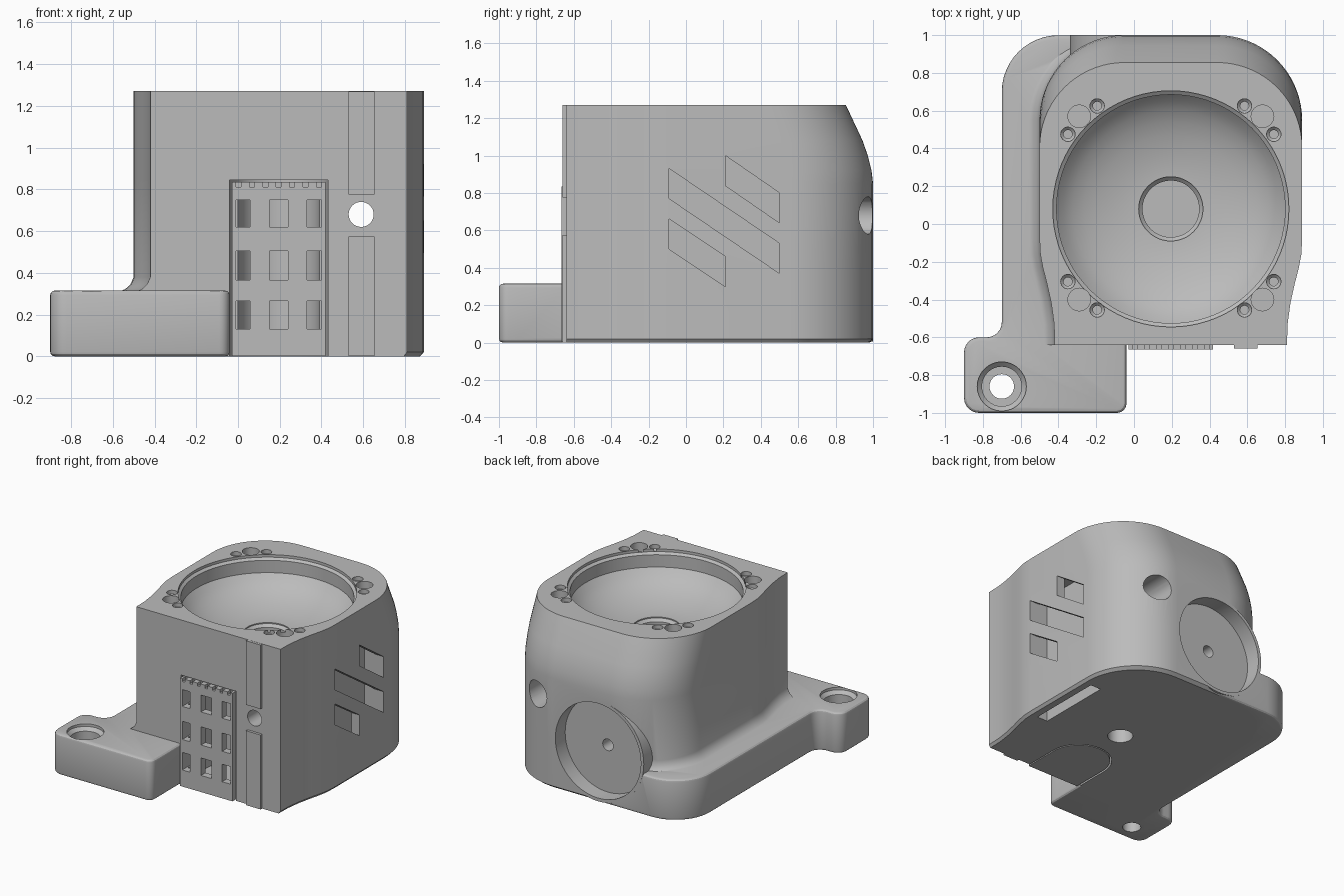
import bpy, bmesh
from math import sin, cos, pi, radians
from mathutils import Vector

if "Cube" in bpy.data.objects:
    bpy.data.objects.remove(bpy.data.objects["Cube"])

grey = bpy.data.materials.new("light_grey")
grey.use_nodes = True
tone = (0.5, 0.5, 0.5, 1)
grey.diffuse_color = tone
grey.node_tree.nodes["Principled BSDF"].inputs["Base Color"].default_value = tone

CX, CY, TOP = 0.195, 0.08, 1.27   # dish centre and top height


def loft(name, rings):
    """Closed solid through rings of equal length."""
    bm = bmesh.new()
    loops = [[bm.verts.new(p) for p in ring] for ring in rings]
    n = len(loops[0])
    for a, b in zip(loops, loops[1:]):
        for i in range(n):
            j = (i + 1) % n
            bm.faces.new((a[i], a[j], b[j], b[i]))
    bm.faces.new(loops[0])
    bm.faces.new(loops[-1])
    bmesh.ops.recalc_face_normals(bm, faces=bm.faces)
    mesh = bpy.data.meshes.new(name)
    bm.to_mesh(mesh)
    bm.free()
    mesh.materials.append(grey)
    ob = bpy.data.objects.new(name, mesh)
    bpy.context.collection.objects.link(ob)
    return ob


def prism(name, outline, z0, z1):
    return loft(name, [[(x, y, z) for x, y in outline] for z in (z0, z1)])


def box(name, x0, x1, y0, y1, z0, z1):
    return prism(name, [(x0, y0), (x1, y0), (x1, y1), (x0, y1)], z0, z1)


def turned(name, profile, centre, axis="Z", n=32):
    """Solid of revolution from (radius, height) pairs along z or y."""
    rings = []
    for r, h in profile:
        ring = []
        for i in range(n):
            u, v = r * cos(2 * pi * i / n), r * sin(2 * pi * i / n)
            p = Vector((u, v, h)) if axis == "Z" else Vector((u, h, v))
            ring.append(p + Vector(centre))
        rings.append(ring)
    return loft(name, rings)


def arc(cx, cy, r, a0, a1, n=12):
    return [(cx + r * cos(radians(a0 + (a1 - a0) * i / n)),
             cy + r * sin(radians(a0 + (a1 - a0) * i / n))) for i in range(n + 1)]


def apply(ob, mod):
    bpy.context.view_layer.objects.active = ob
    bpy.ops.object.modifier_apply(modifier=mod.name)


def boolean(ob, tools, operation="DIFFERENCE"):
    for tool in tools:
        mod = ob.modifiers.new("bool", "BOOLEAN")
        mod.operation, mod.solver, mod.object = operation, "EXACT", tool
        apply(ob, mod)
        bpy.data.objects.remove(tool)


def finish(ob):
    bpy.ops.object.select_all(action="DESELECT")
    ob.select_set(True)
    bpy.context.view_layer.objects.active = ob
    bpy.ops.object.shade_smooth_by_angle(angle=radians(28))


# Housing: outline lofted upward, with a flare at the foot and a leaning back
half = [(0.81, -0.64), (0.813, -0.53), (0.828, -0.42), (0.85, -0.32),
        (0.873, -0.23), (0.886, -0.16), (0.89, -0.08)] + arc(0.44, 0.55, 0.45, 0, 90, 18)
outline = half + [(2 * CX - x, y) for x, y in reversed(half)]


def layer(z, flare=0, lean=0, inset=0):
    ring = []
    for x, y in outline:
        weight = min(1, max(0, (-0.05 - x) / 0.3))
        px = CX + (x - CX) * (1 - inset) - flare * weight
        py = y - lean if y > 0.5 else y
        ring.append((px, py * (1 - inset) if y > 0 else py, z))
    return ring


body = loft("housing", [
    layer(0, inset=0.025, flare=0.07), layer(0.02, 0.07), layer(0.31, 0.07), layer(0.322, 0.04),
    layer(0.345, 0.015), layer(0.38), layer(0.85), layer(0.92, lean=0.008),
    layer(1.0, lean=0.028), layer(1.08, lean=0.056), layer(TOP, lean=0.145)])

# Mounting plate with its foot
plate_line = ([(-0.04, 0.7)] + [(0.05, 0.8), (0.05, 0.999)] + arc(-0.4, 0.699, 0.3, 90, 180)
              + arc(-0.78, -0.52, 0.08, 0, -90, 6) + arc(-0.82, -0.68, 0.08, 90, 180, 6)
              + arc(-0.82, -0.92, 0.08, 180, 270, 6) + arc(-0.09, -0.95, 0.05, 270, 360, 6))
plate = prism("plate", plate_line, 0, 0.315)
bev = plate.modifiers.new("bevel", "BEVEL")
bev.width, bev.segments, bev.limit_method, bev.angle_limit = 0.022, 3, "ANGLE", radians(60)
apply(plate, bev)

# Round boss on the back and cable rails on the front
boss = turned("boss", [(0.39, 0.6), (0.39, 1.0)], (0.05, 0, 0.395), "Y", 64)
rails = [box("rail", 0.53, 0.655, -0.66, -0.6, z0, z1) for z0, z1 in ((0.001, 0.575), (0.775, TOP - 0.001))]
boolean(body, [plate, boss] + rails, "UNION")

# Dish, central recess and underside hole
cuts = [turned("dish", [(0.625, 1.4), (0.625, 1.25), (0.605, 1.235), (0.605, 1.14), (0.57, 1.1),
                        (0.52, 1.06), (0.46, 1.028), (0.39, 1.0), (0.28, 0.972), (0.175, 0.958)],
               (CX, CY, 0), n=80),
        turned("recess", [(0.17, 1.1), (0.17, 0.95), (0.15, 0.93), (0.15, 0.86)], (CX, CY, 0), n=48),
        turned("under_hole", [(0.09, -0.1), (0.09, 0.3)], (CX, CY, 0))]

# Fixing holes around the dish
for sx in (-1, 1):
    for sy in (-1, 1):
        for dx, dy, r in ((0.485, 0.485, 0.06), (0.39, 0.54, 0.038), (0.545, 0.39, 0.038)):
            steps = [(r, 1.4), (r, 1.24)]
            steps += [(r, 1.2)] if r > 0.05 else [(r * 0.6, 1.225), (r * 0.6, 1.12)]
            cuts.append(turned("fixing", steps, (CX + sx * dx, CY + 0.005 + sy * dy, 0), n=24))

# Foot counterbore
cuts.append(turned("foot_hole", [(0.13, 0.4), (0.13, 0.295), (0.105, 0.27), (0.105, 0.2),
                                 (0.065, 0.2), (0.065, -0.1)], (-0.7, -0.86, 0)))

# Cable passage and round back pocket with its screw hole
cuts += [turned("passage", [(0.06, -0.8), (0.06, 0.7), (0.1, 0.7), (0.1, 1.2)], (0.59, 0, 0.68), "Y"),
         turned("pocket", [(0.365, 0.88), (0.365, 1.2)], (0.05, 0, 0.395), "Y", 64),
         turned("pocket_screw", [(0.045, 0.65), (0.045, 0.95)], (0.05, 0, 0.395), "Y", 20)]


def arch(inset, front):
    """U-shaped plan, open side to the front."""
    r = 0.235 - inset
    return [(CX - r, front), (CX + r, front)] + arc(CX, -0.38, r, 0, 180, 20)


# Arched bay, side chamber and slanted side vents
cuts.append(prism("bay", arch(0, -0.9), -0.1, 0.845))
cuts.append(box("chamber", 0.73, 0.82, -0.09, 0.5, -0.1, 1.01))
for y0, y1, za, zb in ((-0.09, 0.5, 0.93, 0.53), (0.21, 0.5, 1.0, 0.8), (-0.09, 0.21, 0.66, 0.46)):
    quad = [(y0, za), (y1, zb), (y1, zb - 0.16), (y0, za - 0.16)]
    cuts.append(loft("vent", [[(x, y, z) for y, z in quad] for x in (0.78, 1.0)]))
boolean(body, cuts)
finish(body)

# Vented insert that fills the bay
insert = prism("vent_insert", arch(0.012, -0.665), 0.002, 0.835)
tools = [prism("hollow", arch(0.04, -0.61), 0.04, 0.79)]
for x0, x1 in ((-0.01, 0.058), (0.15, 0.24), (0.33, 0.4)):
    for z0, z1 in ((0.13, 0.265), (0.365, 0.505), (0.62, 0.75)):
        tools.append(box("window", x0, x1, -0.8, -0.5, z0, z1))
for i in range(7):
    x = CX + (i - 3) * 0.064
    tools.append(box("notch", x - 0.012, x + 0.012, -0.8, -0.63, 0.812, 0.9))
boolean(insert, tools)
finish(insert)
